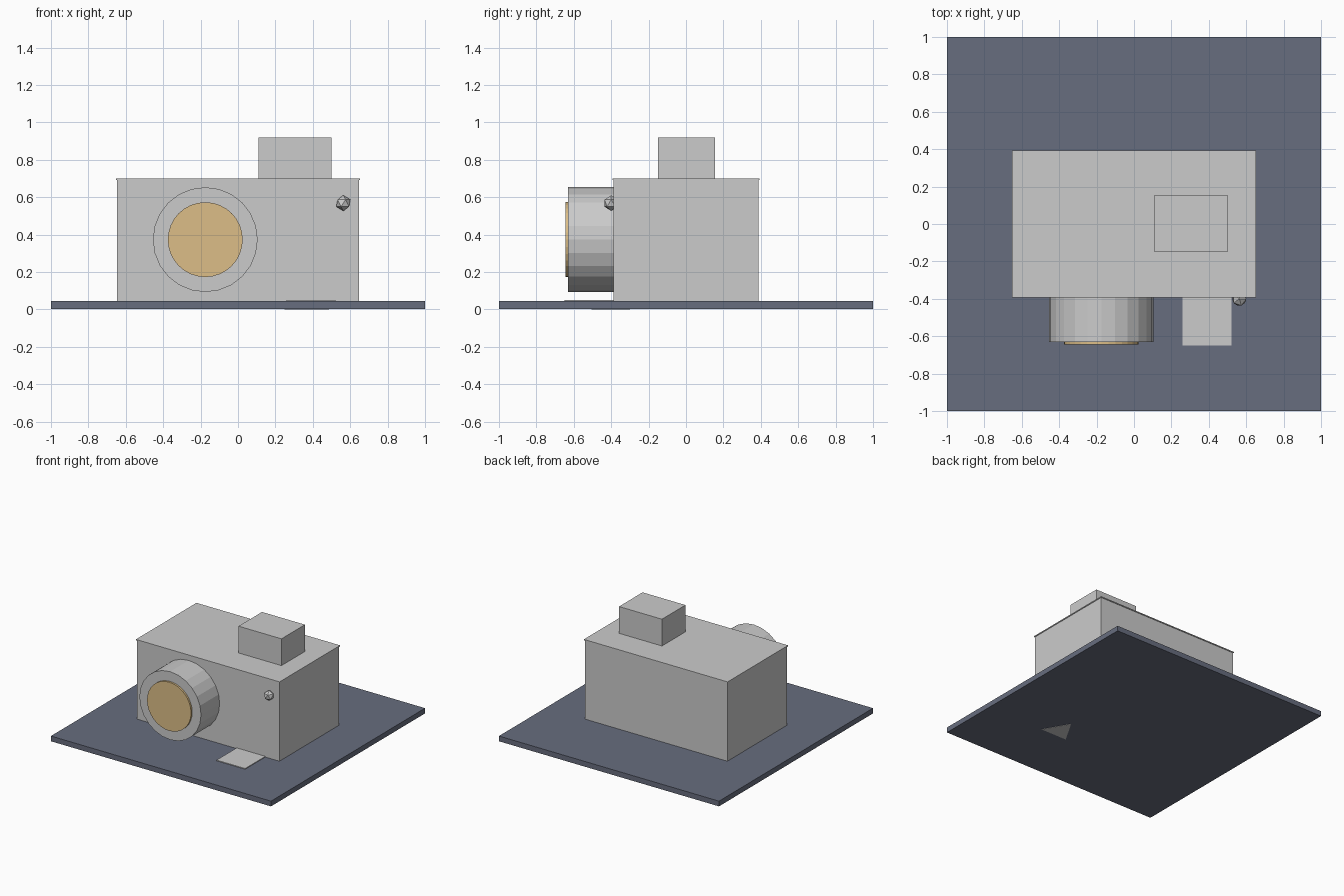
import bpy
from math import pi

if "Cube" in bpy.data.objects:
    bpy.data.objects.remove(bpy.data.objects["Cube"])


def paint(obj, name, rgb):
    mat = bpy.data.materials.new(name)
    mat.diffuse_color = (*rgb, 1)
    mat.use_nodes = True
    mat.node_tree.nodes["Principled BSDF"].inputs["Base Color"].default_value = mat.diffuse_color
    obj.data.materials.append(mat)


def box(name, x, y, z):
    """Box from (min, max) ranges."""
    spans = (x, y, z)
    bpy.ops.mesh.primitive_cube_add(size=1, location=[(a + b) / 2 for a, b in spans])
    o = bpy.context.object
    o.name = name
    o.scale = [b - a for a, b in spans]
    bpy.ops.object.transform_apply(location=False, rotation=False, scale=True)
    return o


def barrel(name, x, z, y0, y1, r, sides):
    """Flat-shaded cylinder lying along y."""
    bpy.ops.mesh.primitive_cylinder_add(vertices=sides, radius=r, depth=y1 - y0,
                                        location=(x, (y0 + y1) / 2, z),
                                        rotation=(pi / 2, 0, 0))
    o = bpy.context.object
    o.name = name
    return o


# Square stand
base = box("base_plate", (-1, 1), (-1, 1), (0.002, 0.045))
paint(base, "slate", (0.136, 0.153, 0.209))

# Main housing with a slightly overhanging lid
box("body", (-0.648, 0.648), (-0.388, 0.388), (0.045, 0.692))
box("body_lid", (-0.653, 0.653), (-0.393, 0.393), (0.692, 0.70))

# Box on top
box("top_box", (0.11, 0.50), (-0.15, 0.155), (0.70, 0.92))

# Round lens barrel and its glass
barrel("lens_barrel", -0.175, 0.373, -0.63, -0.388, 0.28, 24)
glass = barrel("lens_glass", -0.175, 0.373, -0.645, -0.63, 0.20, 32)
paint(glass, "warm_glass", (0.716, 0.515, 0.242))

# Faceted knob on the front
bpy.ops.mesh.primitive_ico_sphere_add(subdivisions=1, radius=0.042,
                                      location=(0.563, -0.40, 0.568))
bpy.context.object.name = "knob"

# Thin plate lying on the stand
box("floor_plate", (0.26, 0.52), (-0.65, -0.388), (0.045, 0.051))

# Three-sided marker set into the underside
bpy.ops.mesh.primitive_cylinder_add(vertices=3, radius=0.137, depth=0.04,
                                    location=(0.367, -0.436, 0.02))
bpy.context.object.name = "underside_marker"
